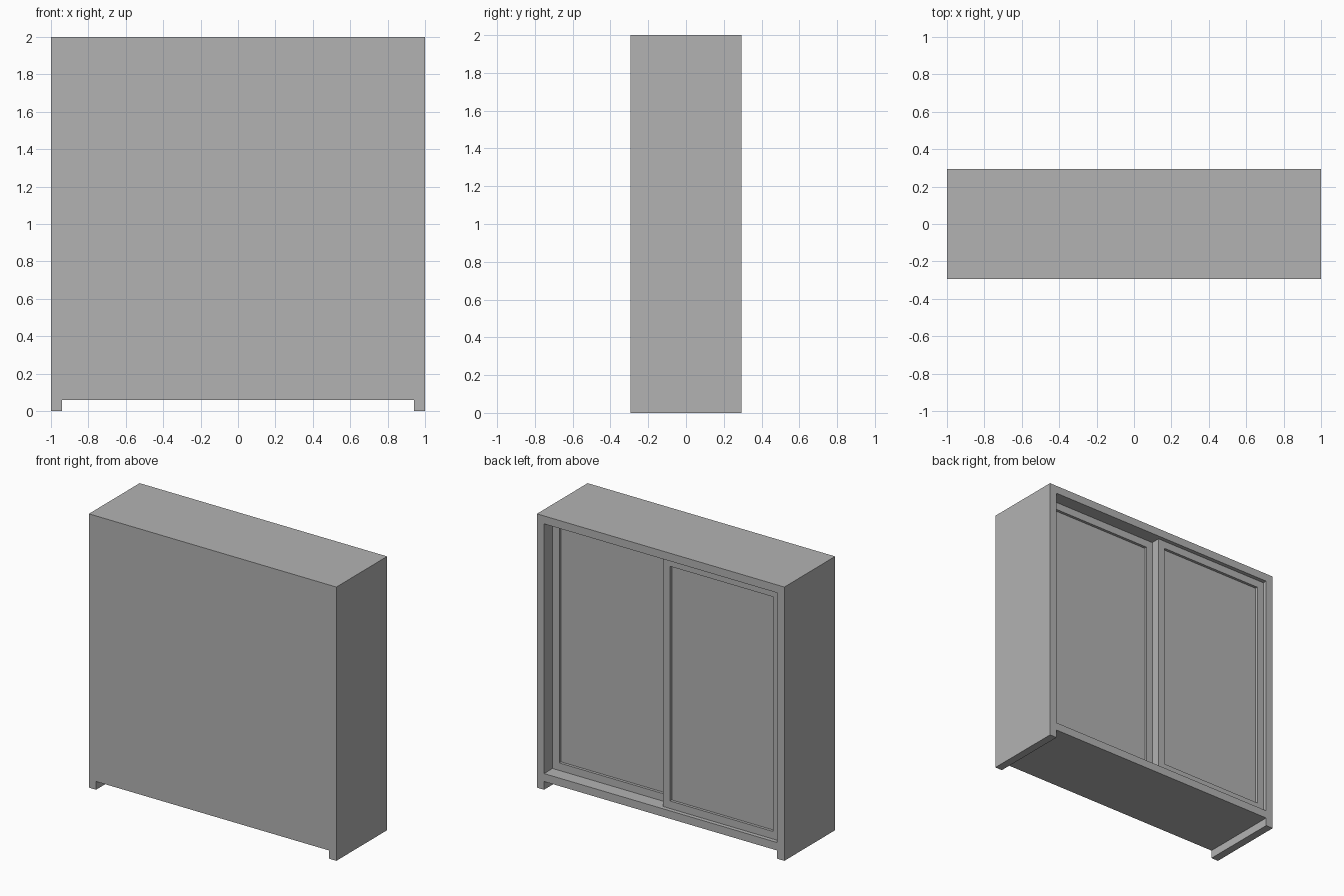
import bpy
import bmesh
from mathutils import Matrix, Vector

old = bpy.data.objects.get("Cube")
if old:
    bpy.data.objects.remove(old, do_unlink=True)

# Overall sizes
HALF_W, HALF_D, HEIGHT = 1.0, 0.293, 2.0
BOARD = 0.058          # thickness of sides, top and floor
FOOT = 0.06            # height of the feet
FLOOR = FOOT + BOARD   # top of the floor board
CEILING = HEIGHT - BOARD
INNER = HALF_W - BOARD

# Material
grey = bpy.data.materials.new("plain grey")
grey.use_nodes = True
colour = (0.45, 0.45, 0.45, 1)
grey.diffuse_color = colour
grey.node_tree.nodes["Principled BSDF"].inputs["Base Color"].default_value = colour


def box_mesh(low, high):
    """A bmesh box between two opposite corners."""
    low, high = Vector(low), Vector(high)
    bm = bmesh.new()
    place = Matrix.Translation((low + high) / 2) @ Matrix.Diagonal((*(high - low), 1))
    bmesh.ops.create_cube(bm, size=1, matrix=place)
    return bm


def push(bm, faces, offset):
    """Extrude each face along an offset."""
    new = bmesh.ops.extrude_discrete_faces(bm, faces=faces)["faces"]
    verts = list({v for f in new for v in f.verts})
    bmesh.ops.translate(bm, verts=verts, vec=offset)


def finish(bm, name):
    bmesh.ops.dissolve_limit(bm, angle_limit=0.01, verts=bm.verts, edges=bm.edges)
    bmesh.ops.recalc_face_normals(bm, faces=bm.faces)
    mesh = bpy.data.meshes.new(name)
    bm.to_mesh(mesh)
    bm.free()
    mesh.materials.append(grey)
    obj = bpy.data.objects.new(name, mesh)
    bpy.context.collection.objects.link(obj)


# Cabinet shell: one box, sliced along the board lines
shell = box_mesh((-HALF_W, -HALF_D, FOOT), (HALF_W, HALF_D, HEIGHT))
cuts = [((x, 0, 0), (1, 0, 0)) for x in (-INNER, INNER)]
cuts += [((0, 0, z), (0, 0, 1)) for z in (FLOOR, CEILING)]
for point, normal in cuts:
    bmesh.ops.bisect_plane(shell, geom=shell.verts[:] + shell.edges[:] + shell.faces[:],
                           plane_co=point, plane_no=normal)
shell.normal_update()

# Side boards run down to the ground as feet
feet = [f for f in shell.faces
        if f.normal.z < -0.9 and abs(f.calc_center_median().x) > INNER]
push(shell, feet, (0, 0, -FOOT))

# Hollow behind the doors
opening = [f for f in shell.faces if f.normal.y > 0.9
           and abs(f.calc_center_median().x) < INNER
           and FLOOR < f.calc_center_median().z < CEILING]
push(shell, opening, (0, 0.03 - 2 * HALF_D, 0))
finish(shell, "cabinet_shell")

# Sliding doors on two tracks, each with a sunken panel
doors = (("inner_sliding_door", -0.005, INNER, HALF_D - 0.098),
         ("outer_sliding_door", -INNER, 0.0, HALF_D - 0.03))
for name, x0, x1, face_y in doors:
    door = box_mesh((x0, face_y - 0.065, FLOOR), (x1, face_y, CEILING))
    door.normal_update()
    panel = [f for f in door.faces if f.normal.y > 0.9]
    bmesh.ops.inset_region(door, faces=panel, thickness=0.055, use_even_offset=True)
    push(door, panel, (0, -0.02, 0))
    finish(door, name)
